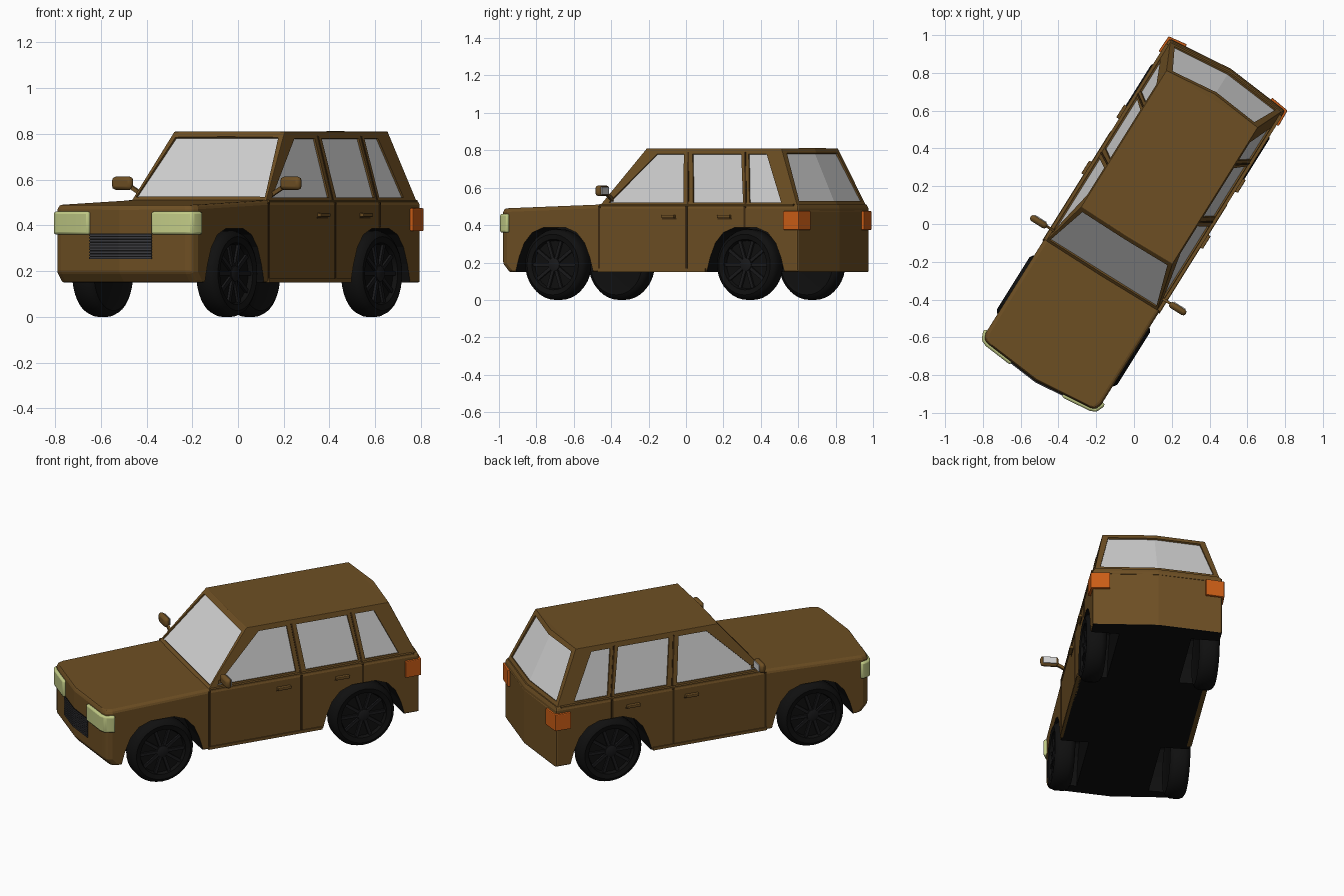
import bpy, bmesh, math
from mathutils import Vector as V

if "Cube" in bpy.data.objects:
    bpy.data.objects.remove(bpy.data.objects["Cube"])

TURN = -math.radians(32)          # the whole car stands turned on the grid


def material(name, r, g, b):
    m = bpy.data.materials.new(name)
    m.diffuse_color = (r, g, b, 1)
    m.use_nodes = True
    m.node_tree.nodes["Principled BSDF"].inputs["Base Color"].default_value = m.diffuse_color
    return m


BROWN = material("brown paint", .155, .078, .017)
SEAM = material("dark brown seam", .05, .024, .006)
BLACK = material("black rubber", .005, .005, .005)
RIM = material("dark rim", .010, .010, .011)
GLASS = material("pale grey glass", .64, .64, .64)
LAMP = material("pale green lamp", .54, .60, .24)
ORANGE = material("orange lamp", .60, .11, .008)
GRILLE = material("grille grey", .045, .045, .05)


def make(name, verts, faces, mats, mirror=False, bevel=0, smooth=False):
    bm = bmesh.new()
    vs = [bm.verts.new(v) for v in verts]
    for f in faces:
        bm.faces.new([vs[i] for i in f])
    bmesh.ops.recalc_face_normals(bm, faces=bm.faces)
    me = bpy.data.meshes.new(name)
    bm.to_mesh(me)
    bm.free()
    for m in mats if isinstance(mats, list) else [mats]:
        me.materials.append(m)
    ob = bpy.data.objects.new(name, me)
    bpy.context.collection.objects.link(ob)
    ob.rotation_euler.z = TURN
    if bevel:
        b = ob.modifiers.new("bevel", 'BEVEL')
        b.width, b.segments, b.limit_method = bevel, 2, 'ANGLE'
        b.angle_limit = math.radians(35)
    if mirror:
        ob.modifiers.new("mirror", 'MIRROR')
    if smooth:
        bpy.ops.object.select_all(action='DESELECT')
        ob.select_set(True)
        bpy.context.view_layer.objects.active = ob
        bpy.ops.object.shade_smooth_by_angle(angle=math.radians(35))
    return ob


def box(name, x, y, z, mat, **k):
    vs = [(a, b, c) for c in z for b in y for a in x]
    fs = [(0, 1, 3, 2), (4, 5, 7, 6), (0, 1, 5, 4), (2, 3, 7, 6), (0, 2, 6, 4), (1, 3, 7, 5)]
    return make(name, vs, fs, mat, **k)


def strip(name, low, high, normals, d0, d1, mat, **k):
    """Plate between two rows of points, thickened from d0 to d1 along the normals."""
    n = len(low)
    rows = [[V(p) + V(q) * d for p, q in zip(row, normals)]
            for row, d in ((low, d0), (high, d0), (high, d1), (low, d1))]
    vs = [p for row in rows for p in row]
    fs = [(r * n + i, r * n + i + 1, (r + 1) % 4 * n + i + 1, (r + 1) % 4 * n + i)
          for r in range(4) for i in range(n - 1)]
    fs += [tuple(r * n + e for r in range(4)) for e in (0, n - 1)]
    return make(name, vs, fs, mat, **k)


def band(name, plan, z0, z1, d0, d1, mat, **k):
    """Upright plate following a line in plan; outside is to the right of travel."""
    pts = [V(p) for p in plan]
    segs = [(b - a).normalized() for a, b in zip(pts, pts[1:])]
    nor = []
    for i in range(len(pts)):
        t = (segs[max(i - 1, 0)] + segs[min(i, len(segs) - 1)]).normalized()
        nor.append((t.y, -t.x, 0))
    return strip(name, [(*p, z0) for p in plan], [(*p, z1) for p in plan], nor, d0, d1, mat, **k)


def loft(name, rings, mats, **k):
    """Rings hold right-half points front to back; first and last lie on the centre line."""
    vs, fs, h = [], [], len(rings[0])
    n = 2 * h - 2
    for r in rings:
        vs += r + [(-x, y, z) for x, y, z in r[-2:0:-1]]
    for j in range(len(rings) - 1):
        fs += [(j * n + i, j * n + (i + 1) % n, (j + 1) * n + (i + 1) % n, (j + 1) * n + i)
               for i in range(n)]
    for o in (0, (len(rings) - 1) * n):
        left = lambda i: o + (n - i) % n
        for i in range(h - 1):
            fs.append(tuple(dict.fromkeys((o + i, o + i + 1, left(i + 1), left(i)))))
    return make(name, vs, fs, mats, **k)


def cut(target, cutter):
    b = target.modifiers.new("cut", 'BOOLEAN')
    b.object, b.operation, b.solver = cutter, 'DIFFERENCE', 'EXACT'
    cutter.hide_render = True
    cutter.hide_set(True)


# lower body with hood, black underside
plan = [(0, -.98), (.16, -.964), (.32, -.948), (.347, -.938), (.36, -.905), (.36, -.33), (.36, .93), (0, .968)]
top_z = lambda y: .488 + .022 * min(1, (y + .98) / .65)
body = loft("body", [
    [(x, y + (.04 if y < -.9 else 0), .15) for x, y in plan],
    [(x, y, .195) for x, y in plan],
    [(x, y, top_z(y) - .02) for x, y in plan],
    [(x * .978, y * .993, top_z(y)) for x, y in plan]], [BROWN, BLACK], bevel=.01)
for p in body.data.polygons:
    p.material_index = int(p.normal.z < -.9)

# wheel arches
half = [(.245, .1), (.242, .16), (.222, .23), (.19, .305), (.14, .36), (.07, .387)]
arch = [(s * a, z) for s, pts in ((1, half), (-1, half[::-1])) for a, z in pts]
n = len(arch)
for name, y in (("front_arch_cutter", -.605), ("rear_arch_cutter", .6)):
    c = make(name, [(x, y + a, z) for x in (.2, .45) for a, z in arch],
             [tuple(range(n)), tuple(range(n, 2 * n))] +
             [(i, (i + 1) % n, n + (i + 1) % n, n + i) for i in range(n)], [BROWN, BLACK], mirror=True)
    for p in c.data.polygons:
        p.material_index = 1
    cut(body, c)

# cabin
cabin = loft("cabin", [
    [(0, -.358, .47), (.355, -.355, .47), (.355, .935, .47), (0, .97, .47)],
    [(0, -.075, .812), (.285, -.07, .81), (.285, .78, .81), (0, .81, .812)]], BROWN, bevel=.018)

side = lambda y, z: (.355 - .206 * (z - .47), y, z)
shield = lambda x, z: (x, -.355 + .838 * (z - .47), z)


def rear(x, z):
    t = (z - .47) / .34
    return (x, .97 - .16 * t - .033 * abs(x) / (.355 - .07 * t), z)


def window(name, low, high, normal, mirror=False):
    nor = [V(normal).normalized()] * len(low)
    cut(cabin, strip(name + "_cutter", low, high, nor, .04, -.012, BROWN, mirror=mirror))
    strip(name, low, high, nor, -.009, -.016, GLASS, mirror=mirror)


window("windshield", [shield(-.332, .525), shield(.332, .525)],
       [shield(-.265, .785), shield(.265, .785)], (0, -.77, .643))
window("rear_window", [rear(x, .53) for x in (-.315, 0, .315)],
       [rear(x, .785) for x in (-.255, 0, .255)], (0, .9, .43))
for name, a, b, c, d in (("front_side_window", -.27, .2, .0, .168),
                         ("middle_side_window", .26, .575, .224, .53),
                         ("rear_side_window", .615, .815, .577, .69)):
    window(name, [side(a, .522), side(b, .522)], [side(c, .78), side(d, .78)], (1, 0, .206), True)

# pillar seams, door seams, sills and handles
for i, (a, b) in enumerate(((.23, .196), (.595, .553))):
    strip("pillar_seam_%d" % i, [side(a - .005, .5), side(a + .005, .5)],
          [side(b - .005, .79), side(b + .005, .79)], [(1, 0, .2)] * 2, -.004, .003, SEAM, mirror=True)
for i, (y, z) in enumerate(((-.322, .165), (.228, .165), (.595, .39))):
    box("door_seam_%d" % i, (.35, .363), (y - .006, y + .006), (z, .5), SEAM, mirror=True)
box("sill", (.34, .366), (-.33, .35), (.15, .167), BROWN, mirror=True)
box("belt_trim", (.345, .363), (-.32, .90), (.503, .512), BROWN, mirror=True)
for i, y in enumerate((.12, .47)):
    box("door_handle_%d" % i, (.355, .379), (y - .04, y + .04), (.437, .454), BROWN, mirror=True, bevel=.004)
    box("handle_recess_%d" % i, (.355, .362), (y - .045, y + .045), (.43, .437), SEAM, mirror=True)

# head and tail lamps wrapping the corners
band("headlamp", [(.16, -.964), (.32, -.948), (.347, -.938), (.36, -.905), (.36, -.89)],
     .36, .46, -.01, .016, LAMP, mirror=True, bevel=.01, smooth=True)
band("tail_lamp", [(.36, .845), (.36, .93), (.265, .94)], .375, .475, -.01, .015, ORANGE, mirror=True, bevel=.005)

# grille with slats
nose = [(-.16, -.964), (0, -.98), (.16, -.964)]
band("grille_back", nose, .252, .365, -.01, .003, BLACK)
for i in range(9):
    z = .254 + i * .0125
    band("grille_slat_%d" % i, nose, z, z + .007, 0, .008, GRILLE)

# door mirrors
box("mirror_shell", (.383, .485), (-.275, -.24), (.555, .613), BROWN, mirror=True, bevel=.016, smooth=True)
box("mirror_glass", (.397, .471), (-.241, -.236), (.565, .603), GLASS, mirror=True)
strip("mirror_arm", [(.335, -.262, .525), (.40, -.262, .562)], [(.335, -.262, .545), (.40, -.262, .582)],
      [(0, 1, 0)] * 2, 0, .014, BROWN, mirror=True)


# wheels: turned tyre and dish with ten spokes
def lathe(name, profile, centre, mat, seg=36):
    n, vs, fs = len(profile), [], []
    for s in range(seg):
        a = 2 * math.pi * s / seg
        vs += [(centre[0] + x, centre[1] + r * math.cos(a), centre[2] + r * math.sin(a)) for x, r in profile]
    for s in range(seg):
        t = (s + 1) % seg
        fs += [(s * n + i, s * n + i + 1, t * n + i + 1, t * n + i) for i in range(n - 1)]
    fs += [tuple(s * n + e for s in range(seg)) for e in (0, n - 1)]
    return make(name, vs, fs, mat, mirror=True, smooth=True)


tyre = [(-.05, .13), (-.056, .162), (-.045, .18), (-.025, .189), (.025, .189), (.045, .18),
        (.056, .162), (.05, .135), (.03, .128)]
for name, y, x in (("front", -.605, .32), ("rear", .6, .314)):
    lathe(name + "_tyre", tyre, (x, y, .189), BLACK)
    lathe(name + "_hub", [(.02, .035), (.046, .035), (.05, .022)], (x, y, .189), RIM, 16)
    for i in range(10):
        a = math.pi * i / 5
        d, t = V((0, math.cos(a), math.sin(a))), V((0, -math.sin(a), math.cos(a))) * .009
        o = V((x + .028, y, .189))
        strip("%s_spoke_%d" % (name, i), [o + d * .02 - t, o + d * .132 - t],
              [o + d * .02 + t, o + d * .132 + t], [(1, 0, 0)] * 2, 0, .014, RIM, mirror=True)
